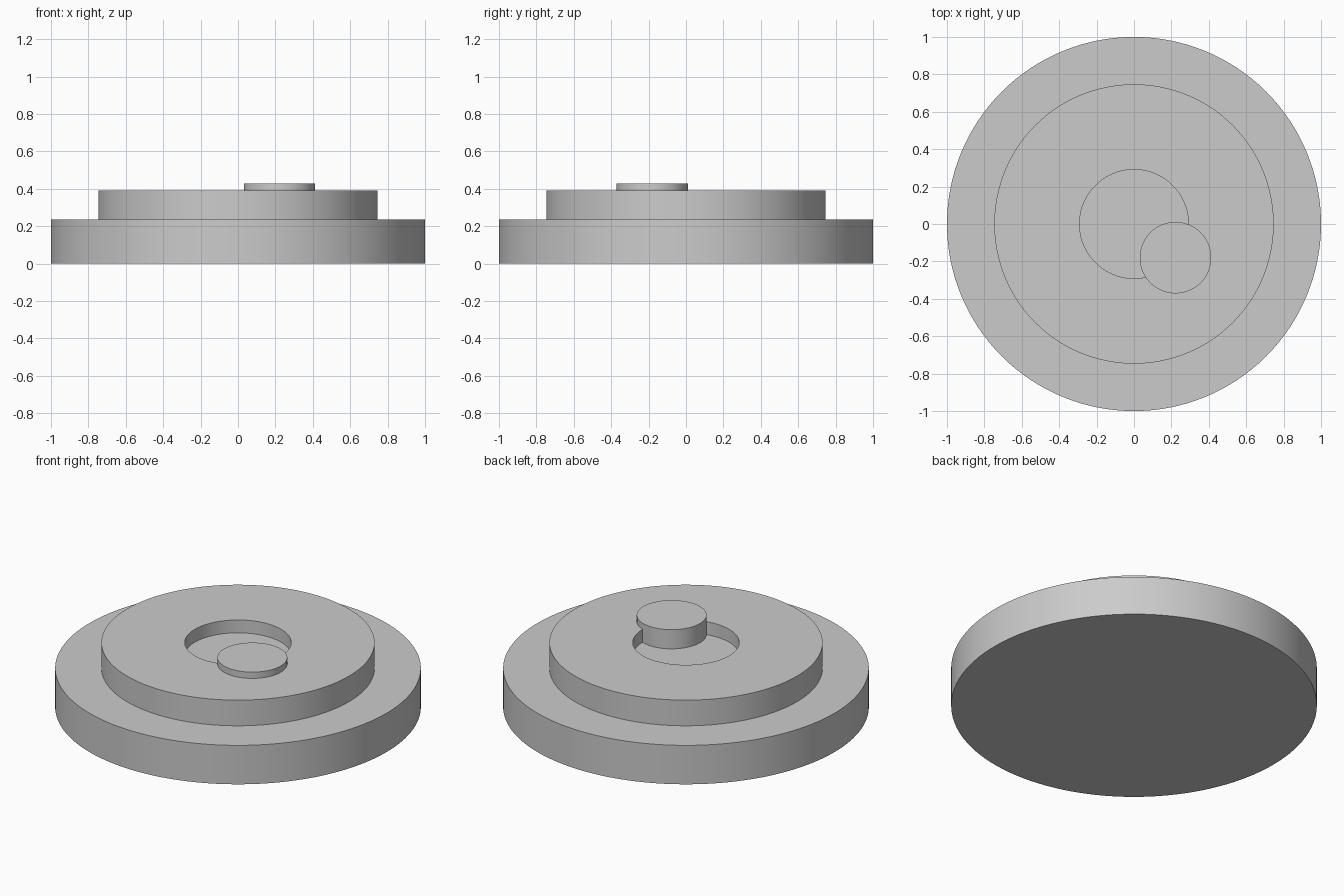
import bpy
import bmesh
import math

cube = bpy.data.objects.get("Cube")
if cube:
    bpy.data.objects.remove(cube, do_unlink=True)

GREY = (0.6, 0.6, 0.6, 1.0)
grey = bpy.data.materials.new("plain_grey")
grey.use_nodes = True
grey.diffuse_color = GREY
grey.node_tree.nodes["Principled BSDF"].inputs["Base Color"].default_value = GREY


def lathe(name, profile, centre=(0, 0, 0), segments=128):
    """Revolve a closed (radius, height) profile that starts and ends on the axis."""
    bm = bmesh.new()
    verts = [bm.verts.new((r, 0, z)) for r, z in profile]
    edges = [bm.edges.new(pair) for pair in zip(verts, verts[1:])]
    bmesh.ops.spin(bm, geom=verts + edges, cent=(0, 0, 0), axis=(0, 0, 1),
                   angle=math.tau, steps=segments)
    bmesh.ops.remove_doubles(bm, verts=bm.verts, dist=1e-5)
    bmesh.ops.recalc_face_normals(bm, faces=bm.faces)
    mesh = bpy.data.meshes.new(name)
    bm.to_mesh(mesh)
    bm.free()
    mesh.materials.append(grey)
    obj = bpy.data.objects.new(name, mesh)
    obj.location = centre
    bpy.context.collection.objects.link(obj)
    bpy.ops.object.select_all(action="DESELECT")
    obj.select_set(True)
    bpy.context.view_layer.objects.active = obj
    bpy.ops.object.shade_smooth_by_angle(angle=math.radians(30))
    return obj


# Stepped disc with a round recess in its upper tier
lathe("stepped_base", [(0, 0), (1, 0), (1, 0.235), (0.747, 0.235), (0.747, 0.39),
                       (0.291, 0.39), (0.291, 0.312), (0, 0.312)])

# Off-centre round peg standing on the recess floor and cutting into its rim
lathe("offset_peg", [(0, 0), (0.191, 0), (0.191, 0.128), (0, 0.128)],
      centre=(0.222, -0.18, 0.3))
